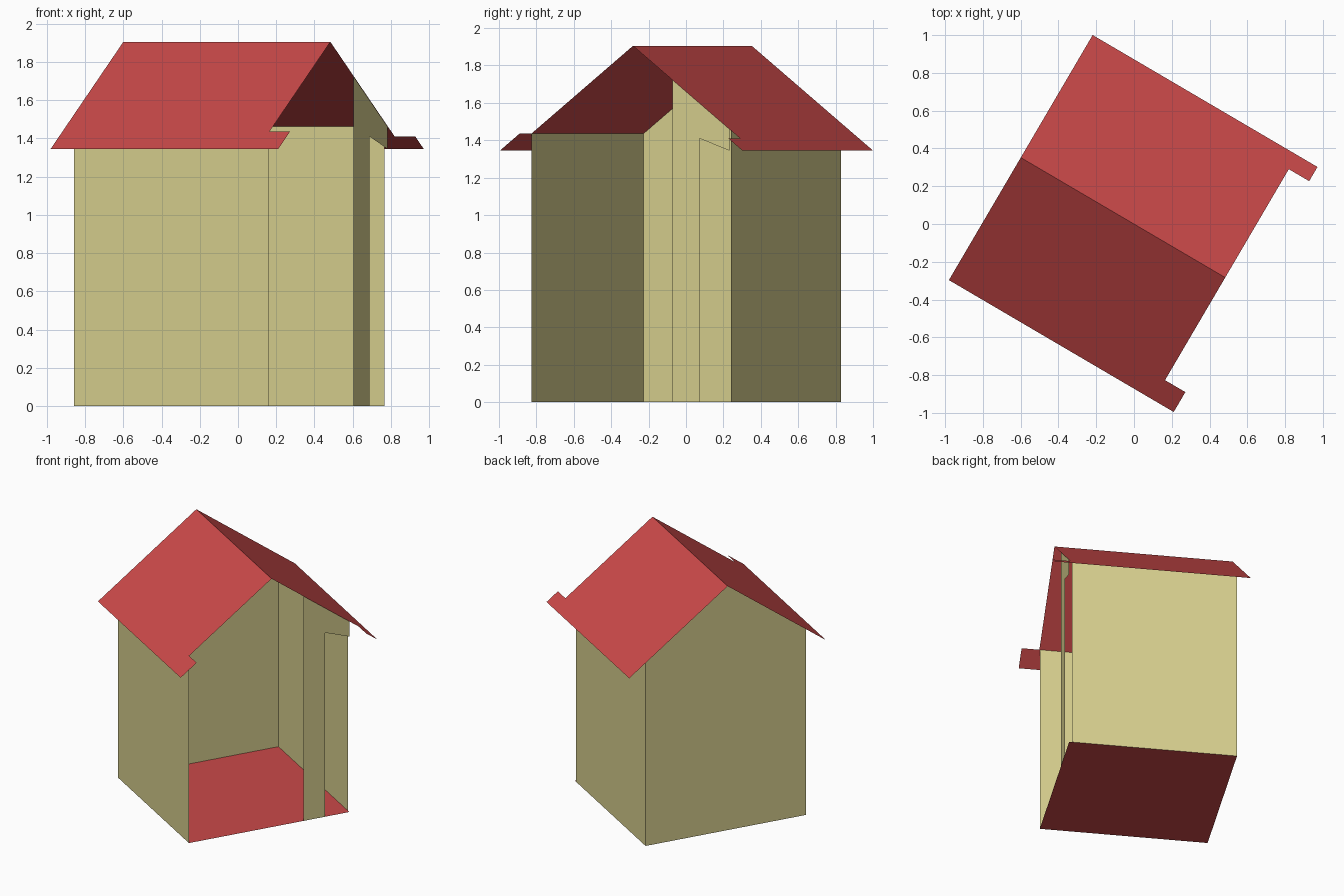
import bpy
from math import radians
from mathutils import Matrix

cube = bpy.data.objects.get("Cube")
if cube:
    bpy.data.objects.remove(cube)


def material(name, color):
    mat = bpy.data.materials.new(name)
    mat.use_nodes = True
    mat.diffuse_color = color
    mat.node_tree.nodes["Principled BSDF"].inputs["Base Color"].default_value = color
    return mat


RED = material("roof red", (0.597, 0.067, 0.067, 1))
CREAM = material("wall cream", (0.687, 0.631, 0.275, 1))

# The shed is built along its ridge (x) and then turned on the ground
TURN = Matrix.Rotation(radians(-30.4), 4, "Z")

RIDGE, SLOPE = 1.905, 0.745
EAVE = 0.752                 # half width of the roof
BACK, FRONT = -0.625, 0.557  # gable wall and open end
SIDE_A, SIDE_B = -0.63, 0.595


def roof_z(y):
    return RIDGE - SLOPE * abs(y)


def panel(name, points, mat):
    """A thin flat sheet from one outline."""
    mesh = bpy.data.meshes.new(name)
    mesh.from_pydata(points, [], [range(len(points))])
    mesh.materials.append(mat)
    obj = bpy.data.objects.new(name, mesh)
    obj.matrix_world = TURN
    bpy.context.collection.objects.link(obj)
    return obj


# Roof slopes, each with a small tab past the open end at the eave
for name, side, tab in (("roof_slope_right", -1, 0.63), ("roof_slope_left", 1, 0.665)):
    outline = [(-0.695, 0), (-0.695, EAVE), (0.685, EAVE),
               (0.685, tab), (0.56, tab), (0.56, 0)]
    panel(name, [(x, side * y, roof_z(y)) for x, y in outline], RED)

# Floor
panel("floor", [(BACK, SIDE_A, 0), (FRONT, SIDE_A, 0),
                (FRONT, SIDE_B, 0), (BACK, SIDE_B, 0)], RED)

# Long side walls
for name, y, end in (("side_wall_right", SIDE_A, FRONT), ("side_wall_left", SIDE_B, 0.538)):
    panel(name, [(BACK, y, 0), (end, y, 0), (end, y, roof_z(y)), (BACK, y, roof_z(y))], CREAM)

# Closed gable wall
gable = [(SIDE_A, 0), (SIDE_B, 0), (SIDE_B, roof_z(SIDE_B)), (0, RIDGE), (SIDE_A, roof_z(SIDE_A))]
panel("gable_wall", [(BACK, y, z) for y, z in gable], CREAM)

# Post and slanted header at the open end
post_in, post_out = 0.244, 0.41
post = [(post_in, 0), (post_out, 0), (post_out, 1.41), (SIDE_B, 1.345),
        (SIDE_B, roof_z(SIDE_B)), (post_in, roof_z(post_in))]
panel("front_post", [(FRONT, y, z) for y, z in post], CREAM)
